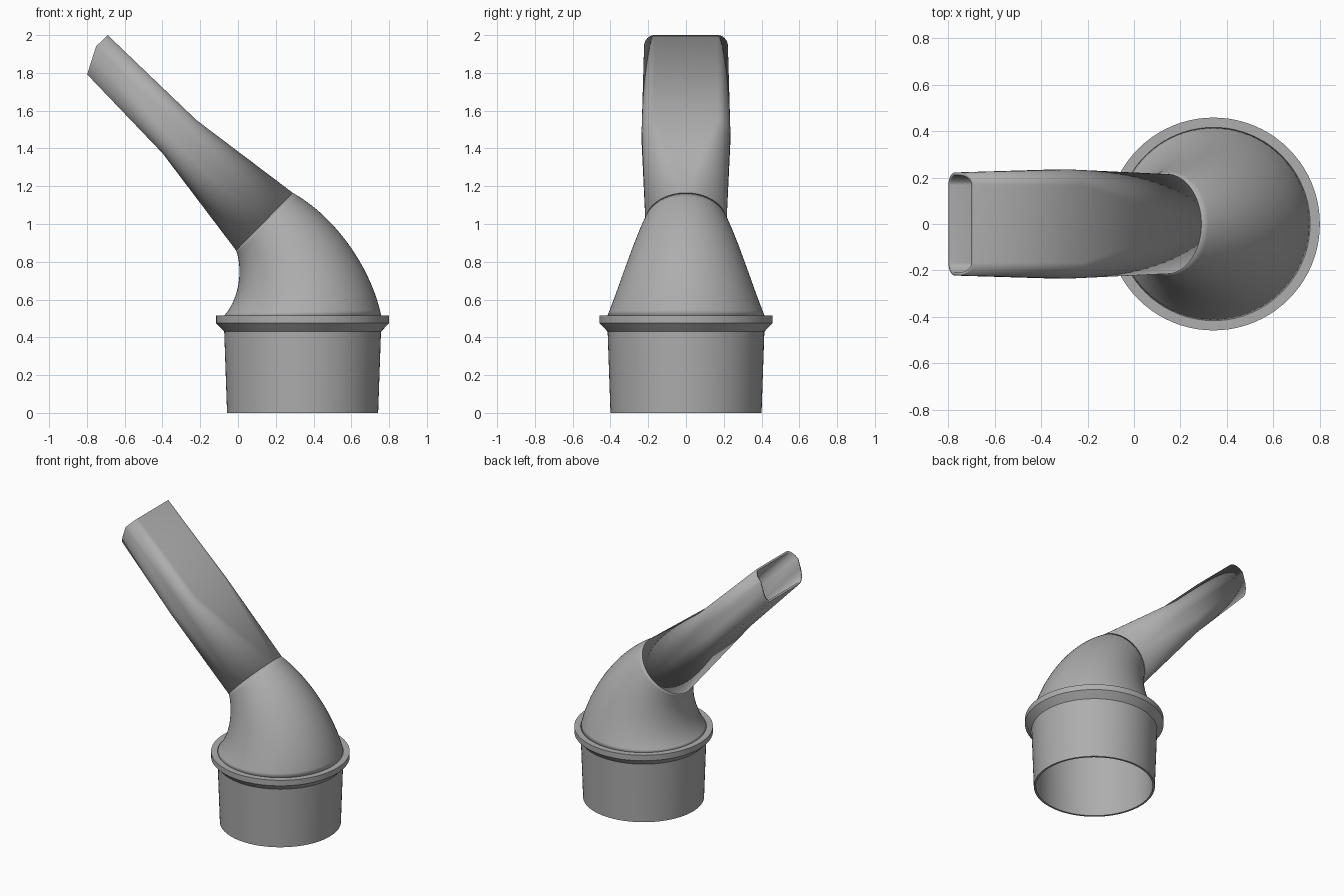
import bpy, bmesh, math
from mathutils import Vector

cube = bpy.data.objects.get("Cube")
if cube:
    bpy.data.objects.remove(cube, do_unlink=True)

grey = bpy.data.materials.new("plain grey plastic")
grey.use_nodes = True
colour = (0.42, 0.42, 0.42, 1)
grey.diffuse_color = colour
grey.node_tree.nodes["Principled BSDF"].inputs["Base Color"].default_value = colour

ARC = 20      # segments per quarter turn
WALL = 0.014


def ring(outer, inner, w, corner=None, cut=None):
    """Rounded section between two side-profile points; cut=(start, slope) bevels the end."""
    o, i = (Vector((p[0], 0, p[1])) for p in (outer, inner))
    centre, half = (o + i) / 2, (o - i) / 2
    h = half.length
    u = half.normalized()
    axis = Vector((-u.z, 0, u.x))
    rx, ry = corner or (h, w)
    pts = []
    for k, (sx, sy) in enumerate([(1, 1), (-1, 1), (-1, -1), (1, -1)]):
        for j in range(ARC + 1):
            a = (k + j / ARC) * math.pi / 2
            x = sx * (h - rx) + rx * math.cos(a)
            y = sy * (w - ry) + ry * math.sin(a)
            p = centre + u * x + Vector((0, y, 0))
            if cut:
                p -= axis * max(0, h - x - cut[0]) * cut[1]
            pts.append(p)
    return pts


def loft(name, rings, closed=False, wall=0):
    bm = bmesh.new()
    rows = [[bm.verts.new(p) for p in r] for r in rings]
    n = len(rows[0])
    for i in range(len(rows) if closed else len(rows) - 1):
        a, b = rows[i], rows[(i + 1) % len(rows)]
        for j in range(n):
            k = (j + 1) % n
            bm.faces.new((a[j], a[k], b[k], b[j]))
    bmesh.ops.remove_doubles(bm, verts=bm.verts, dist=1e-5)
    mesh = bpy.data.meshes.new(name)
    bm.to_mesh(mesh)
    bm.free()
    mesh.materials.append(grey)
    ob = bpy.data.objects.new(name, mesh)
    bpy.context.collection.objects.link(ob)
    bpy.ops.object.select_all(action='DESELECT')
    ob.select_set(True)
    bpy.context.view_layer.objects.active = ob
    bpy.ops.object.shade_smooth_by_angle(angle=math.radians(30))
    if wall:
        mod = ob.modifiers.new("wall", 'SOLIDIFY')
        mod.thickness = wall
        mod.offset = -1
    return ob


def bezier(points, t):
    a, b, c, d = (Vector(p) for p in points)
    s = 1 - t
    return a * s**3 + b * 3 * s * s * t + c * 3 * s * t * t + d * t**3


# Collar: hollow tapered sleeve with a chamfered flange
CX = 0.342
profile = [(0.40, 0), (0.415, 0.43), (0.458, 0.475), (0.458, 0.515),
           (0.402, 0.515), (0.386, 0)]
loft("collar", [ring((CX + r, z), (CX - r, z), r) for r, z in profile], closed=True)

# Elbow: tapering bend from the collar to the nozzle
back = [(0.758, 0.515), (0.71, 0.75), (0.53, 1.03), (0.29, 1.165)]
throat = [(-0.073, 0.515), (0.01, 0.61), (0.025, 0.76), (-0.01, 0.86)]
STEPS = 24
elbow = []
for s in range(STEPS + 1):
    t = s / STEPS
    elbow.append(ring(bezier(back, t), bezier(throat, t), 0.416 + (0.215 - 0.416) * t))
loft("elbow", elbow, wall=WALL)

# Nozzle: round inlet blending to a flat mouth with an oblique tip
loft("nozzle", [
    ring((0.29, 1.165), (-0.01, 0.86), 0.215),
    ring((-0.22, 1.55), (-0.40, 1.375), 0.235, (0.085, 0.07)),
    ring((-0.69, 2.0), (-0.85, 1.845), 0.222, (0.085, 0.055), cut=(0.086, 0.54)),
], wall=WALL)
